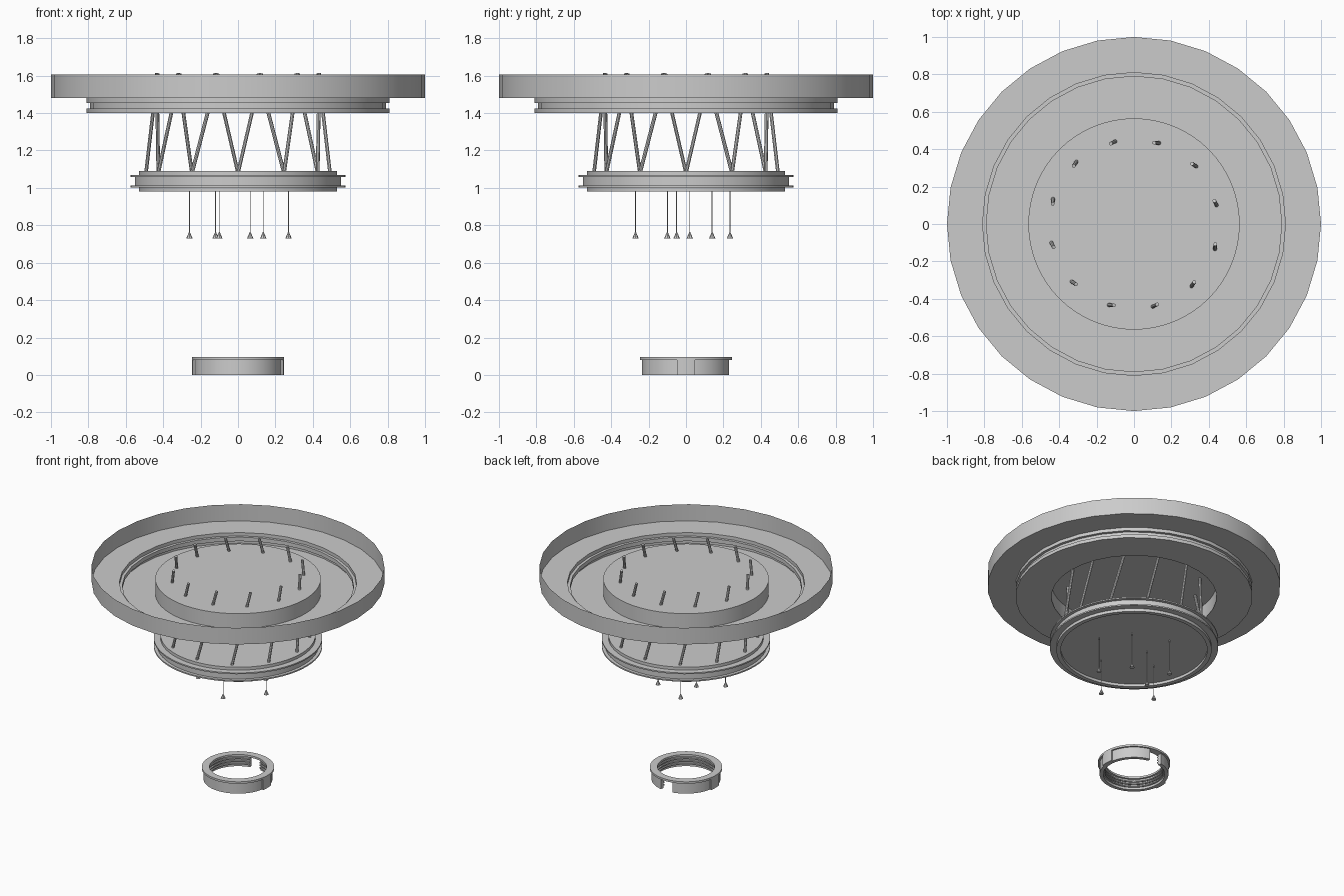
import bpy, bmesh
from math import radians, cos, sin, pi
from mathutils import Vector, Matrix

cube = bpy.data.objects.get("Cube")
if cube:
    bpy.data.objects.remove(cube, do_unlink=True)

grey = bpy.data.materials.new("plain grey")
grey.use_nodes = True
grey.diffuse_color = (0.6, 0.6, 0.6, 1)
grey.node_tree.nodes["Principled BSDF"].inputs["Base Color"].default_value = (0.6, 0.6, 0.6, 1)


def finish(name, bm):
    """Turn a bmesh into a shaded object."""
    bmesh.ops.remove_doubles(bm, verts=bm.verts, dist=0.0001)
    bmesh.ops.recalc_face_normals(bm, faces=bm.faces)
    mesh = bpy.data.meshes.new(name)
    bm.to_mesh(mesh)
    bm.free()
    mesh.materials.append(grey)
    obj = bpy.data.objects.new(name, mesh)
    bpy.context.collection.objects.link(obj)
    bpy.ops.object.select_all(action='DESELECT')
    obj.select_set(True)
    bpy.context.view_layer.objects.active = obj
    bpy.ops.object.shade_smooth_by_angle(angle=radians(30))
    return obj


def lathe(name, profile, sides, start=0, end=360, solid=False):
    """Sweep (radius, z) points about z; solid closes the profile and caps an arc."""
    bm = bmesh.new()
    rows = []
    for i in range(sides + 1):
        a = radians(start + (end - start) * i / sides)
        rows.append([bm.verts.new((r * cos(a), r * sin(a), z)) for r, z in profile])
    n = len(profile)
    for a, b in zip(rows, rows[1:]):
        for j in range(n if solid else n - 1):
            k = (j + 1) % n
            if profile[j][0] == 0:
                bm.faces.new((a[j], b[k], a[k]))
            elif profile[k][0] == 0:
                bm.faces.new((a[j], b[j], a[k]))
            else:
                bm.faces.new((a[j], b[j], b[k], a[k]))
    if solid and end - start < 360:
        bm.faces.new(rows[0])
        bm.faces.new(rows[-1])
    return finish(name, bm)


def rod(name, p, q, r1, r2, sides):
    """Straight round bar or cone from p to q."""
    p, q = Vector(p), Vector(q)
    d = q - p
    m = Matrix.Translation((p + q) / 2) @ d.to_track_quat('Z', 'Y').to_matrix().to_4x4()
    bm = bmesh.new()
    bmesh.ops.create_cone(bm, cap_ends=True, segments=sides, radius1=r1, radius2=r2,
                          depth=d.length, matrix=m)
    return finish(name, bm)


# Upper canopy: open rim stepping down to a grooved collar and flat floor
lathe("canopy_shell", [(1, 1.605), (1, 1.48), (.81, 1.48), (.81, 1.455), (.79, 1.455),
                       (.79, 1.425), (.81, 1.425), (.81, 1.4), (.564, 1.4)], 32)
# Hollow drum rising from the canopy floor
lathe("canopy_drum", [(.565, 1.4), (.565, 1.51), (0, 1.51)], 64)

# Lower platform with two thin flanges and a recessed underside
lathe("lower_platform", [(0, 1.09), (.53, 1.09), (.53, 1.068), (.575, 1.068), (.575, 1.058),
                         (.552, 1.058), (.552, 1.012), (.575, 1.012), (.575, 1.002),
                         (.53, 1.002), (.53, .98), (.5, .98), (.5, 1.0), (0, 1.0)], 64)

# Twelve twisted struts joining platform and canopy
for i in range(12):
    turn = Matrix.Rotation(i * pi / 6, 3, 'Z')
    rod(f"strut_{i + 1}", turn @ Vector((.492, 0, 1.08)), turn @ Vector((.43, .124, 1.612)),
        .01, .01, 8)

# Hanging wires with cone weights
hangers = [(.065, -.27), (.27, -.05), (-.26, -.1), (.135, .14), (-.12, .235), (-.1, .02)]
for i, (x, y) in enumerate(hangers):
    rod(f"wire_{i + 1}", (x, y, .75), (x, y, 1.0), .0025, .0025, 6)
    rod(f"weight_{i + 1}", (x, y, .73), (x, y, .765), .017, .002, 8)

# Bottom collar: full lip, open body with inner ridges, side pads
lathe("collar_lip", [(.195, .08), (.247, .08), (.247, .095), (.195, .095)], 64, solid=True)
inner = []
for z in (.065, .045, .025):
    inner += [(.21, z), (.2, z), (.2, z - .008), (.21, z - .008)]
lathe("collar_body", [(.21, 0), (.235, 0), (.235, .081), (.21, .081)] + inner,
      56, 102, 438, solid=True)
for side, angle in (("left", 0), ("right", 180)):
    lathe(f"collar_pad_{side}", [(.23, 0), (.246, 0), (.246, .081), (.23, .081)],
          6, angle - 11, angle + 11, solid=True)
